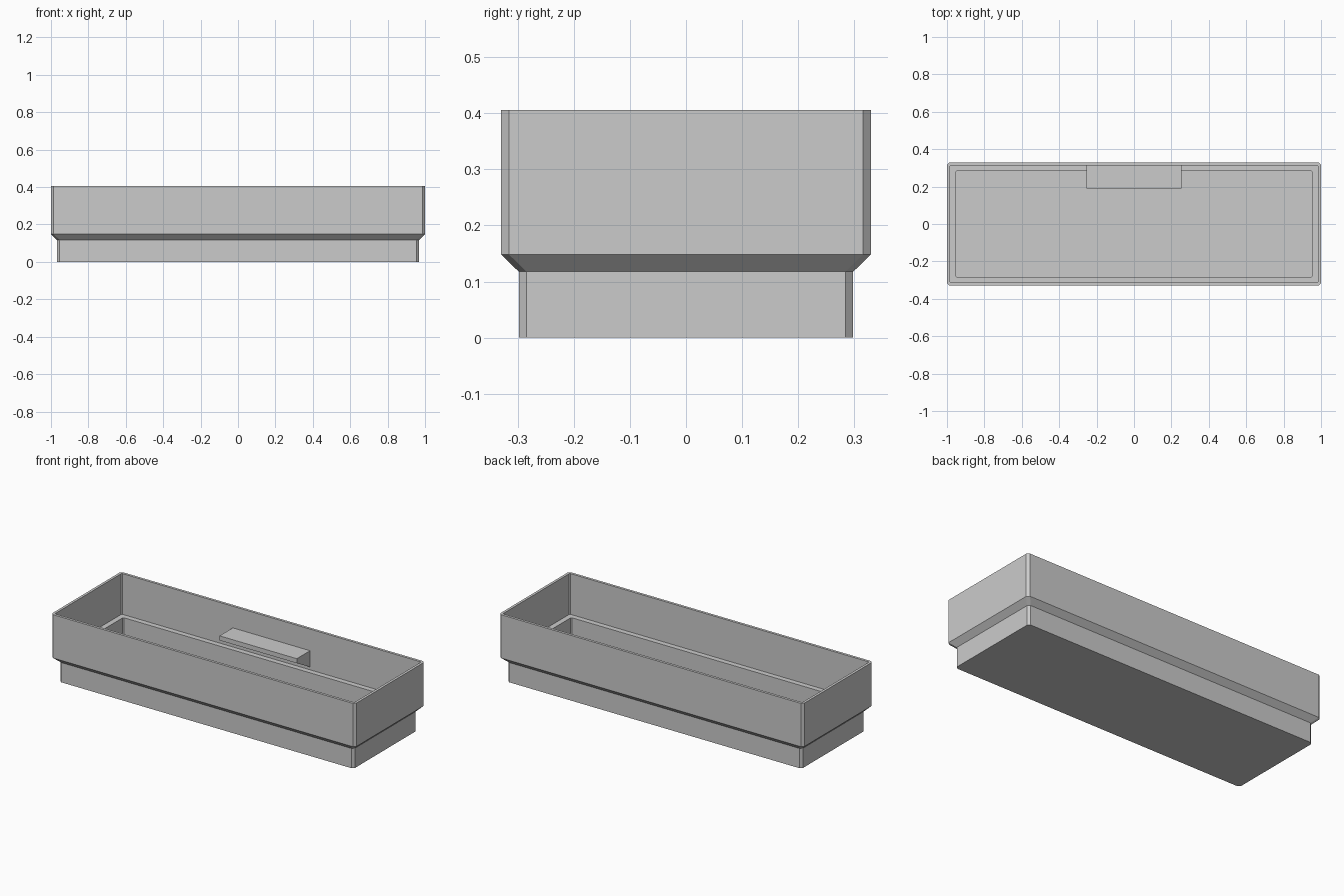
import bpy
import bmesh

cube = bpy.data.objects.get("Cube")
if cube:
    bpy.data.objects.remove(cube, do_unlink=True)

# Single plain grey plastic
grey = bpy.data.materials.new("plain_grey")
colour = (0.6, 0.6, 0.6, 1)
grey.use_nodes = True
grey.diffuse_color = colour
grey.node_tree.nodes["Principled BSDF"].inputs["Base Color"].default_value = colour

HALF_X, HALF_Y = 1.0, 0.3295
WALL = 0.0155      # wall and floor thickness
STEP = 0.0315      # inset of the narrow base
HEIGHT, BASE_TOP, FLARE_TOP = 0.4055, 0.1175, 0.148


def finish(bm, name):
    bmesh.ops.recalc_face_normals(bm, faces=bm.faces)
    mesh = bpy.data.meshes.new(name)
    bm.to_mesh(mesh)
    bm.free()
    mesh.materials.append(grey)
    obj = bpy.data.objects.new(name, mesh)
    bpy.context.collection.objects.link(obj)
    return obj


def ring(bm, inset, z, cut):
    """Rectangle loop with cut corners, inset from the outer size."""
    x, y = HALF_X - inset, HALF_Y - inset
    points = []
    for sx, sy in ((1, 1), (-1, 1), (-1, -1), (1, -1)):
        pair = [(sx * x, sy * (y - cut)), (sx * (x - cut), sy * y)]
        points += pair if sx * sy > 0 else pair[::-1]
    return [bm.verts.new((px, py, z)) for px, py in points]


# Tray: outer skin up to the rim, then inner skin down to the floor
OUT, IN = 0.014, 0.005
profile = [
    (STEP, 0, OUT), (STEP, BASE_TOP, OUT), (0, FLARE_TOP, OUT), (0, HEIGHT, OUT),
    (WALL, HEIGHT, IN), (WALL, FLARE_TOP + WALL, IN),
    (STEP + WALL, FLARE_TOP + WALL, IN), (STEP + WALL, WALL, IN),
]
bm = bmesh.new()
loops = [ring(bm, *row) for row in profile]
for low, high in zip(loops, loops[1:]):
    for i in range(len(low)):
        j = (i + 1) % len(low)
        bm.faces.new((low[i], low[j], high[j], high[i]))
bm.faces.new(loops[0])
bm.faces.new(loops[-1])
finish(bm, "tray")

# Label shelf: wedge section on the inside of the back wall
back = HALF_Y - WALL
front = 0.19
section = [(back, 0.277), (front, 0.277), (front, 0.25), (back, 0.18)]
bm = bmesh.new()
face = bm.faces.new([bm.verts.new((-0.254, y, z)) for y, z in section])
moved = bmesh.ops.extrude_face_region(bm, geom=[face])["geom"]
bmesh.ops.translate(bm, vec=(0.508, 0, 0),
                    verts=[v for v in moved if isinstance(v, bmesh.types.BMVert)])
finish(bm, "label_shelf")
